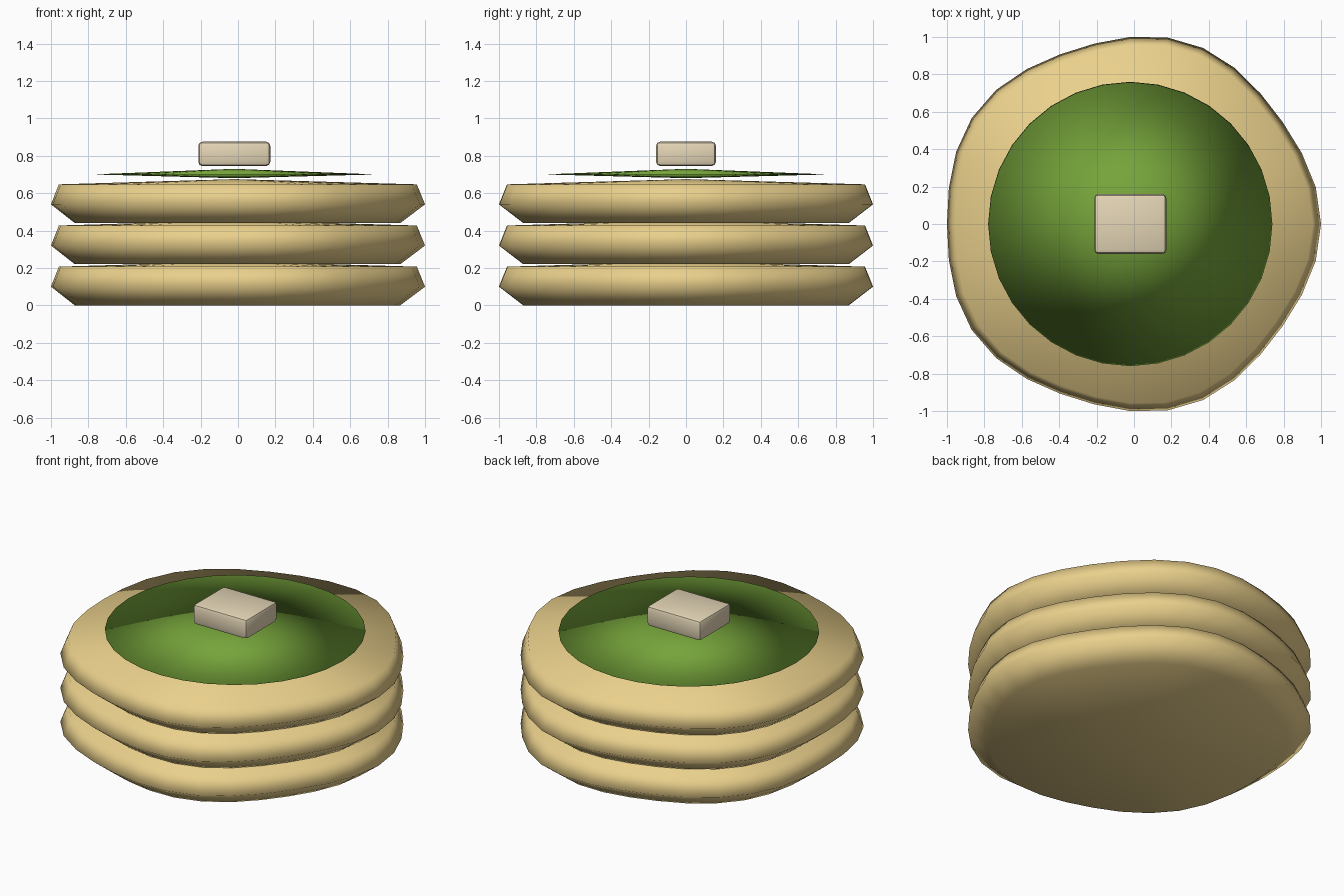
import bpy, bmesh
from math import cos, sin, tau

if "Cube" in bpy.data.objects:
    bpy.data.objects.remove(bpy.data.objects["Cube"])

CX = -0.02   # stack axis


def material(name, color):
    m = bpy.data.materials.new(name)
    m.diffuse_color = (*color, 1)
    m.use_nodes = True
    m.node_tree.nodes["Principled BSDF"].inputs["Base Color"].default_value = m.diffuse_color
    return m


def lathe(name, bottom, rings, top, mat, z=0, wobble=0, n=32):
    """Closed round solid from (radius, height) rings, with centre points below and above."""
    bm = bmesh.new()
    loops = []
    for r, h in rings:
        loop = []
        for i in range(n):
            a = tau * i / n
            k = r * (1 + wobble * cos(5 * a))
            loop.append(bm.verts.new((k * cos(a), k * sin(a), h)))
        loops.append(loop)
    low, high = bm.verts.new((0, 0, bottom)), bm.verts.new((0, 0, top))
    for i in range(n):
        j = (i + 1) % n
        bm.faces.new((low, loops[0][j], loops[0][i]))
        bm.faces.new((high, loops[-1][i], loops[-1][j]))
        for a, b in zip(loops, loops[1:]):
            bm.faces.new((a[i], a[j], b[j], b[i]))
    for f in bm.faces:
        f.smooth = True
    me = bpy.data.meshes.new(name)
    bm.to_mesh(me)
    bm.free()
    me.materials.append(mat)
    ob = bpy.data.objects.new(name, me)
    ob.location = (CX, 0, z)
    bpy.context.collection.objects.link(ob)
    return ob


batter = material("batter", (0.82, 0.63, 0.26))
green = material("green_sauce", (0.18, 0.37, 0.043))
cream = material("butter", (0.78, 0.67, 0.47))

# Three slightly wavy pancakes
for i in range(3):
    lathe(f"pancake_{i + 1}", 0, [(0.87, 0), (1.0, 0.10), (0.957, 0.207)], 0.235,
          batter, z=0.22 * i, wobble=0.02)

# Thin lens of sauce
lathe("sauce", 0.68, [(0.76, 0.70)], 0.73, green)

# Butter pat
bpy.ops.mesh.primitive_cube_add(size=1, location=(CX, 0, 0.81))
butter = bpy.context.object
butter.name = "butter_pat"
butter.scale = (0.385, 0.32, 0.13)
bpy.ops.object.transform_apply(location=False, rotation=False, scale=True)
butter.data.materials.append(cream)
bevel = butter.modifiers.new("Bevel", "BEVEL")
bevel.width = 0.022
bevel.segments = 2
bpy.ops.object.modifier_apply(modifier="Bevel")
bpy.ops.object.shade_smooth_by_angle()
